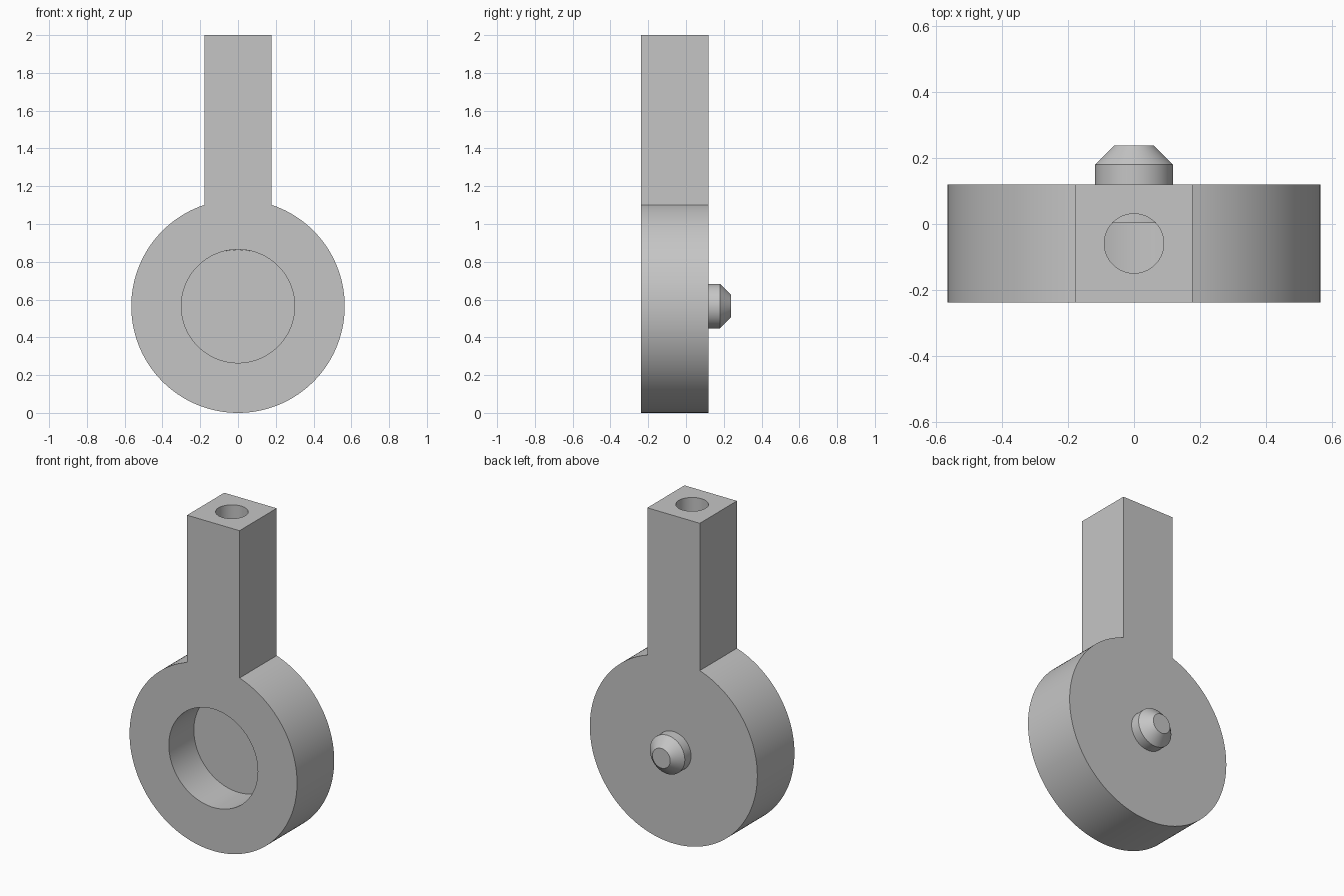
import bpy
import bmesh
from math import asin, cos, pi, radians, sin
from mathutils import Vector

cube = bpy.data.objects.get("Cube")
if cube:
    bpy.data.objects.remove(cube, do_unlink=True)

FRONT, BACK = -0.238, 0.12
RADIUS, BORE_R, HALF_BAR = 0.565, 0.3, 0.177
CENTRE_Z = RADIUS

grey = bpy.data.materials.new("plain grey")
grey.use_nodes = True
colour = (0.56, 0.56, 0.56, 1)
grey.diffuse_color = colour
grey.node_tree.nodes["Principled BSDF"].inputs["Base Color"].default_value = colour


def add_object(name, bm):
    bmesh.ops.recalc_face_normals(bm, faces=bm.faces[:])
    mesh = bpy.data.meshes.new(name)
    bm.to_mesh(mesh)
    bm.free()
    mesh.materials.append(grey)
    obj = bpy.data.objects.new(name, mesh)
    bpy.context.collection.objects.link(obj)
    return obj


def cylinder(name, radius, start, end):
    start, end = Vector(start), Vector(end)
    axis = end - start
    bpy.ops.mesh.primitive_cylinder_add(
        vertices=128, radius=radius, depth=axis.length,
        location=(start + end) / 2, rotation=axis.to_track_quat('Z', 'Y').to_euler())
    obj = bpy.context.object
    obj.name = name
    obj.hide_render = True
    obj.data.materials.append(grey)
    return obj


def activate(obj):
    bpy.ops.object.select_all(action='DESELECT')
    obj.select_set(True)
    bpy.context.view_layer.objects.active = obj


def cut(obj, cutter):
    mod = obj.modifiers.new("cut", 'BOOLEAN')
    mod.operation, mod.solver, mod.object = 'DIFFERENCE', 'EXACT', cutter
    activate(obj)
    bpy.ops.object.modifier_apply(modifier=mod.name)
    bpy.data.objects.remove(cutter, do_unlink=True)


# Disc and square bar, extruded from one outline
join = asin(HALF_BAR / RADIUS)
steps = 160
bm = bmesh.new()
outline = [(-HALF_BAR, 2), (HALF_BAR, 2)]
for i in range(steps + 1):
    a = join + (2 * pi - 2 * join) * i / steps
    outline.append((RADIUS * sin(a), CENTRE_Z + RADIUS * cos(a)))
face = bm.faces.new([bm.verts.new((x, FRONT, z)) for x, z in outline])
grown = bmesh.ops.extrude_face_region(bm, geom=[face], use_keep_orig=True)
bmesh.ops.translate(bm, vec=(0, BACK - FRONT, 0),
                    verts=[v for v in grown["geom"] if isinstance(v, bmesh.types.BMVert)])
body = add_object("disc_and_bar", bm)

# Long hole down the bar, ending on the curved wall of the bore
drill = cylinder("bar_hole_cutter", 0.09, (0, -0.059, 0.7), (0, -0.059, 2.1))
cut(drill, cylinder("hole_end_cutter", BORE_R - 0.001, (0, -0.5, CENTRE_Z), (0, 0.5, CENTRE_Z)))
cut(body, drill)

# Blind bore in the front of the disc
cut(body, cylinder("bore_cutter", BORE_R, (0, FRONT - 0.1, CENTRE_Z), (0, 0.003, CENTRE_Z)))

# Chamfered pin on the back, turned from a profile
bm = bmesh.new()
profile = [(0, 0.1), (0.118, 0.1), (0.118, 0.18), (0.06, 0.238), (0, 0.238)]
verts = [bm.verts.new((r, y, CENTRE_Z)) for r, y in profile]
edges = [bm.edges.new(pair) for pair in zip(verts, verts[1:])]
bmesh.ops.spin(bm, geom=verts + edges, cent=(0, 0, CENTRE_Z), axis=(0, 1, 0),
               angle=2 * pi, steps=64)
bmesh.ops.remove_doubles(bm, verts=bm.verts[:], dist=0.0001)
pin = add_object("back_pin", bm)

for obj in (body, pin):
    activate(obj)
    bpy.ops.object.shade_smooth_by_angle(angle=radians(30))
